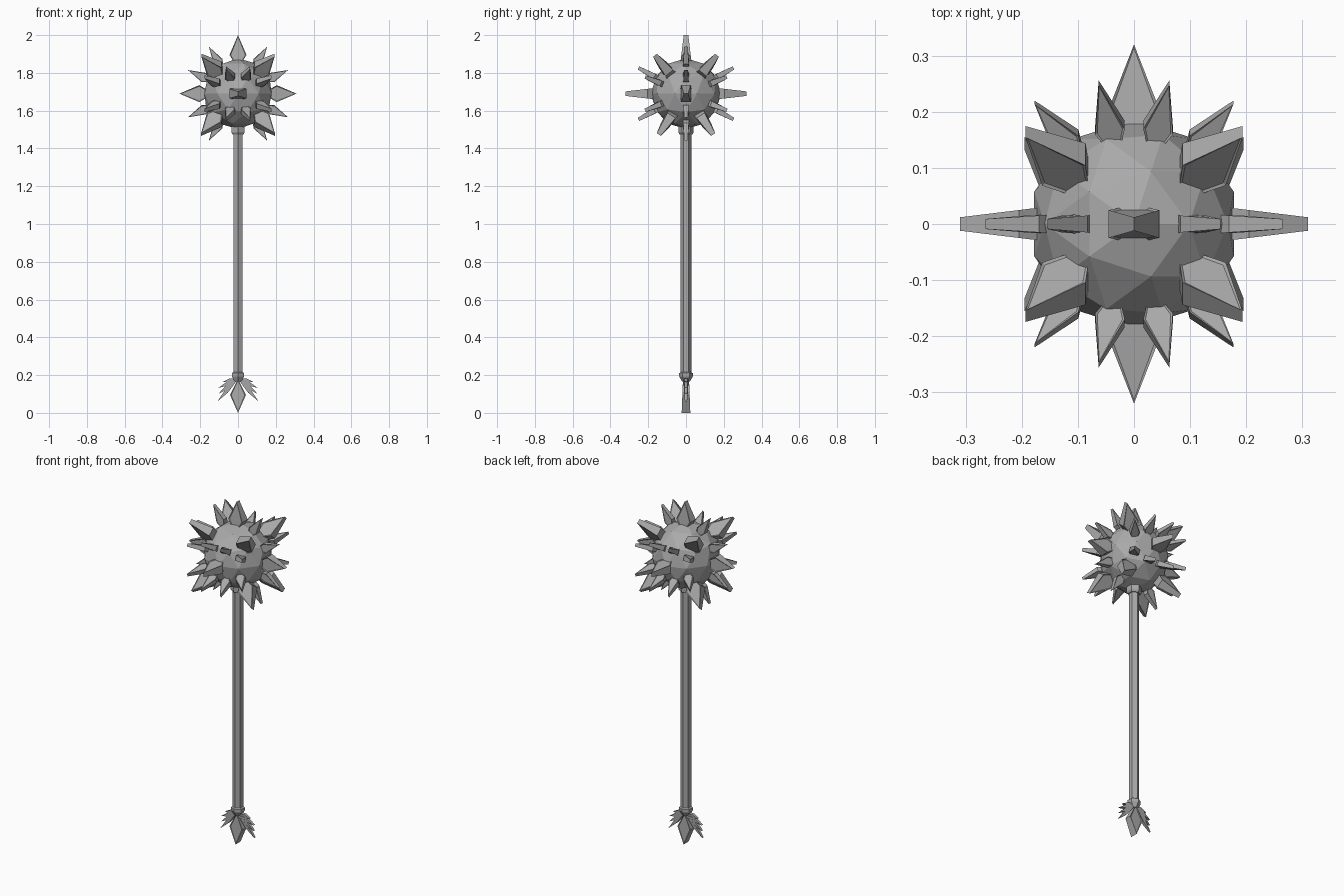
import bpy
import bmesh
from itertools import product
from mathutils import Vector

cube = bpy.data.objects.get("Cube")
if cube:
    bpy.data.objects.remove(cube, do_unlink=True)

steel = bpy.data.materials.new("grey_steel")
steel.use_nodes = True
GREY = (0.4, 0.4, 0.4, 1)
steel.diffuse_color = GREY
steel.node_tree.nodes["Principled BSDF"].inputs["Base Color"].default_value = GREY

X = Vector((1, 0, 0))
CENTRE = Vector((0, 0, 1.69))


def finish(bm, name):
    bmesh.ops.recalc_face_normals(bm, faces=bm.faces)
    mesh = bpy.data.meshes.new(name)
    bm.to_mesh(mesh)
    bm.free()
    mesh.materials.append(steel)
    obj = bpy.data.objects.new(name, mesh)
    bpy.context.collection.objects.link(obj)
    return obj


def blade(name, origin, direction, stations, width, thick, rim=0.006):
    """Kite-shaped plate: stations are base, widest and tip distances;
    thick holds the half thickness at the base and at the tip."""
    d = Vector(direction).normalized()
    n = d.cross(X)
    n = n.normalized() if n.length > 0.01 else Vector((0, 1, 0))
    w = n.cross(d)
    base, wide, tip = stations
    outline = [(base, 0), (wide, width), (tip, 0), (wide, -width)]
    bm = bmesh.new()
    sides = []
    for s in (-1, 1):
        ring = []
        for r, off in outline:
            t = thick[0] + (thick[1] - thick[0]) * (r - base) / (tip - base)
            ring.append(bm.verts.new(origin + d * r + w * off + n * s * t))
        sides.append(ring)
    lower, upper = sides
    panels = [bm.faces.new(lower[::-1]), bm.faces.new(upper)]
    for i in range(4):
        j = (i + 1) % 4
        bm.faces.new((lower[i], lower[j], upper[j], upper[i]))
    bmesh.ops.recalc_face_normals(bm, faces=bm.faces)
    # Sunken panel on both broad faces
    if rim:
        bmesh.ops.inset_individual(bm, faces=panels, thickness=rim, depth=-rim * 0.5)
    return finish(bm, name)


def mirrored(v, axes):
    """All sign combinations of v along the named axes."""
    choices = [(1, -1) if a in axes and c else (1,) for a, c in zip("xyz", v)]
    return [[c * s for c, s in zip(v, signs)] for signs in product(*choices)]


def hex_lathe(name, profile):
    """Six-sided turned part with corners on the y axis."""
    bm = bmesh.new()
    rings = []
    for radius, z in profile:
        ring = bmesh.ops.create_circle(bm, segments=6, radius=radius)["verts"]
        bmesh.ops.translate(bm, verts=ring, vec=(0, 0, z))
        rings.append(ring)
    for a, b in zip(rings, rings[1:]):
        for i in range(6):
            j = (i + 1) % 6
            bm.faces.new((a[i], a[j], b[j], b[i]))
    bm.faces.new(rings[0][::-1])
    bm.faces.new(rings[-1])
    return finish(bm, name)


# Faceted head
bm = bmesh.new()
bmesh.ops.create_icosphere(bm, subdivisions=2, radius=0.187)
bmesh.ops.translate(bm, verts=bm.verts, vec=CENTRE)
finish(bm, "head")

# Large spikes: along the axes and on the diagonals
axis_spikes = mirrored((1, 0, 0), "x") + mirrored((0, 1, 0), "y") + [[0, 0, 1]]
for d in axis_spikes:
    blade("axis_spike", CENTRE, d, (0.13, 0.205, 0.32 if d[1] else 0.31),
          0.045, (0.034, 0.012))
for d in mirrored((0.2, 0.17, 0.21), "xy") + mirrored((0.19, 0.14, -0.21), "xy"):
    blade("diagonal_spike", CENTRE, d, (0.13, 0.21, 0.325), 0.048, (0.034, 0.013))

# Small spikes filling the gaps
small = [(0.265, 0, 0.125), (0.155, 0, 0.25), (0.06, 0.24, 0.13), (0.18, 0.22, 0.09)]
for family in small:
    for d in mirrored(family, "xyz"):
        blade("small_spike", CENTRE, d, (0.14, 0.2, 0.293), 0.027, (0.019, 0.009), 0.004)

# Shaft and its collars
hex_lathe("shaft", [(0.028, 0.18), (0.028, 1.52)])
hex_lathe("upper_collar", [(0.034, 1.475), (0.041, 1.485), (0.041, 1.53)])
hex_lathe("lower_collar", [(0.02, 0.165), (0.036, 0.192), (0.036, 0.21), (0.028, 0.216)])

# Pommel: one broad blade with a fan of thin ones
ROOT = Vector((0, 0, 0.18))
blade("pommel_blade", ROOT, (0, 0, -1), (0, 0.085, 0.18), 0.042, (0.016, 0.023))
fan = [(0.11, -0.12), (0.105, -0.08), (0.105, -0.048), (0.08, -0.015)]
for x, z in fan:
    for s in (-1, 1):
        d = Vector((s * x, 0, z))
        blade("fan_blade", ROOT, d, (0, d.length * 0.55, d.length), 0.01,
              (0.014, 0.006), 0)
